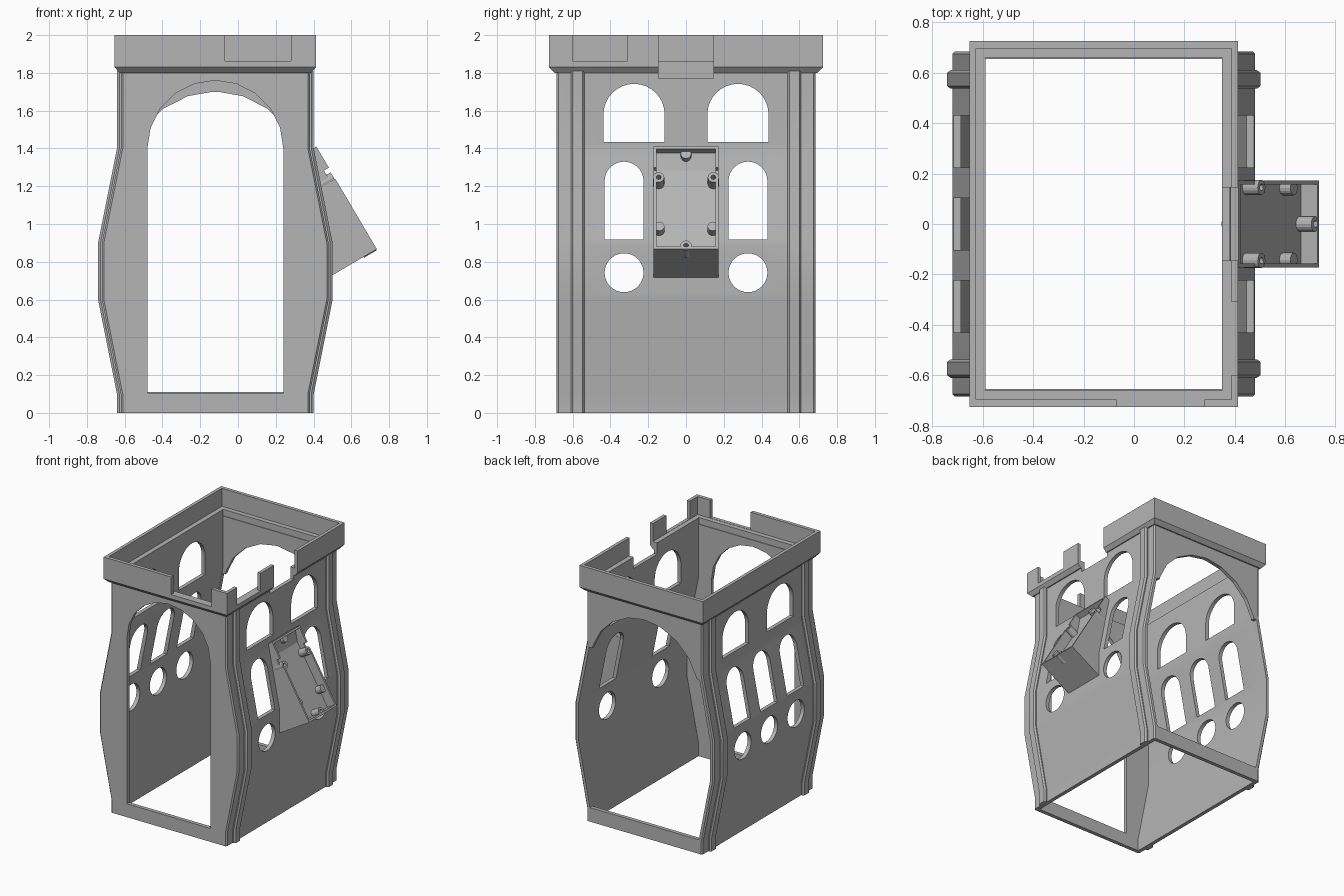
import bpy, bmesh, math

if "Cube" in bpy.data.objects:
    bpy.data.objects.remove(bpy.data.objects["Cube"])

CX = -0.12          # centre line of the tower in x
WALL = 0.03
# half width of the tower side against height
SIDE = [(0.50, 0.0), (0.50, 0.1), (0.60, 0.6), (0.60, 0.9), (0.50, 1.4), (0.50, 1.81)]

grey = bpy.data.materials.new("plain_grey")
grey.diffuse_color = (0.46, 0.46, 0.46, 1)
grey.use_nodes = True
grey.node_tree.nodes["Principled BSDF"].inputs["Base Color"].default_value = grey.diffuse_color


def loft(name, rings):
    """Skin a list of equal point rings and cap both ends."""
    bm = bmesh.new()
    vs = [[bm.verts.new(p) for p in r] for r in rings]
    n = len(rings[0])
    for a, b in zip(vs, vs[1:]):
        for i in range(n):
            j = (i + 1) % n
            bm.faces.new((a[i], a[j], b[j], b[i]))
    bm.faces.new(vs[0][::-1])
    bm.faces.new(vs[-1])
    bmesh.ops.recalc_face_normals(bm, faces=bm.faces)
    me = bpy.data.meshes.new(name)
    bm.to_mesh(me)
    bm.free()
    ob = bpy.data.objects.new(name, me)
    bpy.context.collection.objects.link(ob)
    me.materials.append(grey)
    return ob


def along_x(name, pts, a, b):
    return loft(name, [[(x, y, z) for y, z in pts] for x in (a, b)])


def along_y(name, pts, a, b):
    return loft(name, [[(x, y, z) for x, z in pts] for y in (a, b)])


def box(name, x0, x1, y0, y1, z0, z1):
    return along_y(name, [(x0, z0), (x1, z0), (x1, z1), (x0, z1)], y0, y1)


def cut(ob, cutter):
    """Subtract a cutter and remove it."""
    m = ob.modifiers.new("cut", 'BOOLEAN')
    m.operation, m.solver, m.object = 'DIFFERENCE', 'EXACT', cutter
    cutter.hide_render = True
    bpy.context.view_layer.objects.active = ob
    bpy.ops.object.modifier_apply(modifier=m.name)
    bpy.data.objects.remove(cutter)


def mirrored(half):
    """Closed outline from right-hand half points listed bottom to top."""
    return [(CX + w, z) for w, z in half] + [(CX - w, z) for w, z in reversed(half)]


def outline(off, z0=0.0, z1=1.81):
    pts = [(w + off, z) for w, z in SIDE]
    pts[0], pts[-1] = (pts[0][0], z0), (pts[-1][0], z1)
    return mirrored(pts)


def arch(c, r, z0, spring, n=16):
    return [(c - r, z0), (c + r, z0)] + [
        (c + r * math.cos(math.pi * i / n), spring + r * math.sin(math.pi * i / n))
        for i in range(n + 1)]


def circle(c, z, r, n=32):
    return [(c + r * math.cos(2 * math.pi * i / n), z + r * math.sin(2 * math.pi * i / n))
            for i in range(n)]


# tower shell with chamfered corners, open at top and bottom
shell = loft("tower_shell", [[(x, y, z) for x, z in outline(o)]
             for y, o in ((-.685, -.01), (-.675, 0), (.675, 0), (.685, -.01))])
cut(shell, along_y("hollow", outline(-WALL, -0.2, 2.2), -.655, .655))

# front doorway
cut(shell, along_y("doorway", arch(CX, 0.36, 0.105, 1.4, 10), -.8, -.5))

# wide back opening that follows the walls below its arch
R, SPRING = 0.47, 1.23
half = [(.47, .11), (.568, .6), (.568, .9), (.476, 1.36), (.449, 1.36)]
half += [(R * math.cos(math.radians(a)), SPRING + R * math.sin(math.radians(a)))
         for a in (18, 36, 54, 72, 88)]
cut(shell, along_y("back_opening", mirrored(half), .5, .8))

# side windows
for s in (-1, 1):
    cut(shell, along_x("top_window", arch(s * .275, .162, 1.435, 1.58), -1, 1))
for y in (-.328, 0, .328):
    end = 1 if y else -.3
    cut(shell, along_x("tall_window", arch(y, .103, .917, 1.227), -1, end))
    cut(shell, along_x("round_window", circle(y, .742, .103), -1, end))

# chamfered ribs near the corners
for side, sx in (("left", -1), ("right", 1)):
    for place, sy in (("front", -1), ("back", 1)):
        rings = []
        for y, o in ((.537, .008), (.547, .021), (.6, .021), (.61, .008)):
            ring = [(w + o, z) for w, z in SIDE] + [(w - .01, z) for w, z in reversed(SIDE)]
            rings.append([(CX + sx * w, sy * y, z) for w, z in ring])
        loft(f"{side}_{place}_rib", rings)

# parapet: flared base, upright rim, inner ledge


def rect(hx, hy, z):
    return [(CX + a * hx, b * hy, z) for a, b in ((-1, -1), (1, -1), (1, 1), (-1, 1))]


parapet = loft("parapet", [rect(.508, .695, 1.8), rect(.533, .725, 1.83), rect(.533, .725, 2)])
cut(parapet, loft("ledge_hole", [rect(.47, .66, 1.7), rect(.47, .66, 1.86),
                                 rect(.507, .697, 1.86), rect(.507, .697, 2.1)]))
cut(parapet, box("front_notch", -.07, .28, -.8, -.6, 1.862, 2.1))
cut(parapet, box("side_notch", .3, .6, -.6, -.31, 1.862, 2.1))
for ob in (parapet, shell):
    cut(ob, box("deep_notch", .3, .6, -.145, .145, 1.77, 2.1))

# tilted equipment box: s runs down its face, d goes into it
C, S = math.cos(math.radians(30.5)), math.sin(math.radians(30.5))


def tilt(s, d):
    return (.415 + S * s - C * d, 1.41 - C * s - S * d)


def slab(name, s0, s1, d0, d1, y):
    return along_y(name, [tilt(s0, d0), tilt(s1, d0), tilt(s1, d1), tilt(s0, d1)], -y, y)


case = along_y("tilted_box", [tilt(0, 0), tilt(.63, 0), tilt(.63, .3), (.465, .9),
                              (.37, 1.37), tilt(0, .045)], -.172, .172)
cut(case, slab("pocket", .015, .615, -.1, .075, .157))
cut(case, slab("rim_notch", .13, .2, -.1, .03, .3))


def disc(s, y, r, d, n=16):
    ring = []
    for i in range(n):
        a = 2 * math.pi * i / n
        x, z = tilt(s + r * math.cos(a), d)
        ring.append((x, y + r * math.sin(a), z))
    return ring


# screw posts with holes
for name, s, y in (("left_post", .186, -.145), ("right_post", .186, .145), ("lower_post", .605, 0)):
    loft(name, [disc(s, y, .03, .08), disc(s, y, .03, .004),
                disc(s, y, .013, .004), disc(s, y, .013, .05)])

# plain support pegs on the inner walls
for name, s, y in (("top_peg", .03, 0), ("left_peg", .475, -.142), ("right_peg", .475, .142)):
    loft(name, [disc(s, y, .028, .08), disc(s, y, .028, .025)])

# smooth round surfaces, keep corners crisp
for ob in bpy.context.scene.objects:
    ob.select_set(True)
bpy.ops.object.shade_smooth_by_angle(angle=math.radians(15))
